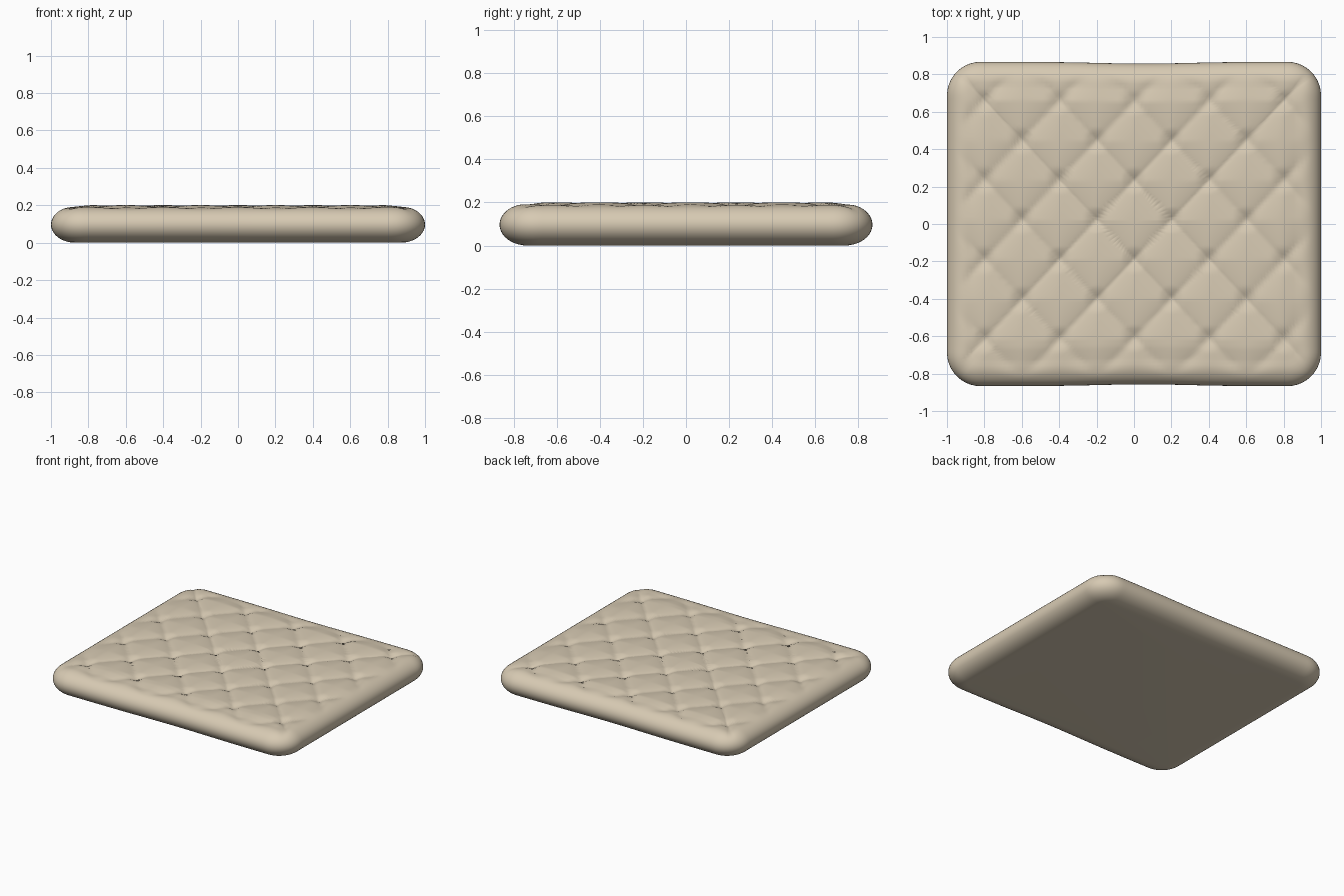
import bpy, bmesh, math

if "Cube" in bpy.data.objects:
    bpy.data.objects.remove(bpy.data.objects["Cube"])

HX, HY, H = 1.0, 0.867, 0.2      # half sizes and height
RC, RIM = 0.18, 0.13             # plan corner radius, rim roundness
SIDE, ARC = 70, 10               # points per side and per corner


def outline(inset):
    """Rounded rectangle, counter-clockwise, pulled in by inset."""
    cx, cy, r = HX - RC, HY - RC, RC - inset
    corners = [(cx, cy), (-cx, cy), (-cx, -cy), (cx, -cy)]
    pts = []
    for i, (x, y) in enumerate(corners):
        for k in range(ARC + 1):
            a = math.pi / 2 * (i + k / ARC)
            pts.append((x + r * math.cos(a), y + r * math.sin(a)))
        nx, ny = corners[(i + 1) % 4]
        x0, y0 = pts[-1]
        for k in range(1, SIDE):
            pts.append((x0 + (nx - x) * k / SIDE, y0 + (ny - y) * k / SIDE))
    return pts


def quilt_depth(x, y):
    """Diagonal seams with deeper tufts where they cross."""
    p, q = x / 0.2, (y - 0.02) / 0.213
    a = abs(math.cos(math.pi * (p + q) / 2))
    b = abs(math.cos(math.pi * (p - q) / 2))
    seam = 1 - min(a, b) ** 0.6
    tuft = max(0, 1 - math.hypot(a, b) / 0.7) ** 1.3
    edge = min(HX - abs(x), HY - abs(y))
    f = min(1, max(0, (edge - 0.05) / 0.09))
    return (0.017 * seam + 0.02 * tuft) * f * f * (3 - 2 * f)


bm = bmesh.new()
rings = []


def add_ring(pts, z, quilted=False):
    ring = []
    for x, y in pts:
        d = quilt_depth(x, y) if quilted else 0
        # long edges are pinched slightly in the middle
        yy = y * (1 - 0.011 * math.exp(-((x - 0.05) / 0.35) ** 2))
        ring.append(bm.verts.new((x, yy, z - d)))
    rings.append(ring)


# rounded rim from the bottom up to the top
STEPS = 20
for k in range(STEPS + 1):
    a = -math.pi / 2 + math.pi * k / STEPS
    z = 0.097 + 0.097 * math.sin(a)
    add_ring(outline(RIM * (1 - math.cos(a))), z, a > 0)

# quilted top
inner = outline(RIM)
TOP = 56
for k in range(1, TOP):
    s = 1 - k / TOP
    z = 0.194 + 0.007 * min(1, (1 - s) / 0.1)
    add_ring([(x * s, y * s) for x, y in inner], z, True)

n = len(inner)
for lo, hi in zip(rings, rings[1:]):
    for i in range(n):
        j = (i + 1) % n
        bm.faces.new((lo[i], lo[j], hi[j], hi[i]))
centre = bm.verts.new((0, 0, 0.201 - quilt_depth(0, 0)))
for i in range(n):
    bm.faces.new((rings[-1][i], rings[-1][(i + 1) % n], centre))

# flat underside
bm.faces.new(list(reversed(rings[0])))
bmesh.ops.recalc_face_normals(bm, faces=bm.faces)

mesh = bpy.data.meshes.new("quilted_cushion")
bm.to_mesh(mesh)
bm.free()
fabric = bpy.data.materials.new("beige fabric")
fabric.diffuse_color = (0.68, 0.59, 0.45, 1)
fabric.use_nodes = True
fabric.node_tree.nodes["Principled BSDF"].inputs["Base Color"].default_value = fabric.diffuse_color
mesh.materials.append(fabric)
cushion = bpy.data.objects.new("quilted_cushion", mesh)
bpy.context.collection.objects.link(cushion)
bpy.context.view_layer.objects.active = cushion
cushion.select_set(True)
bpy.ops.object.shade_smooth_by_angle(angle=math.radians(50))
